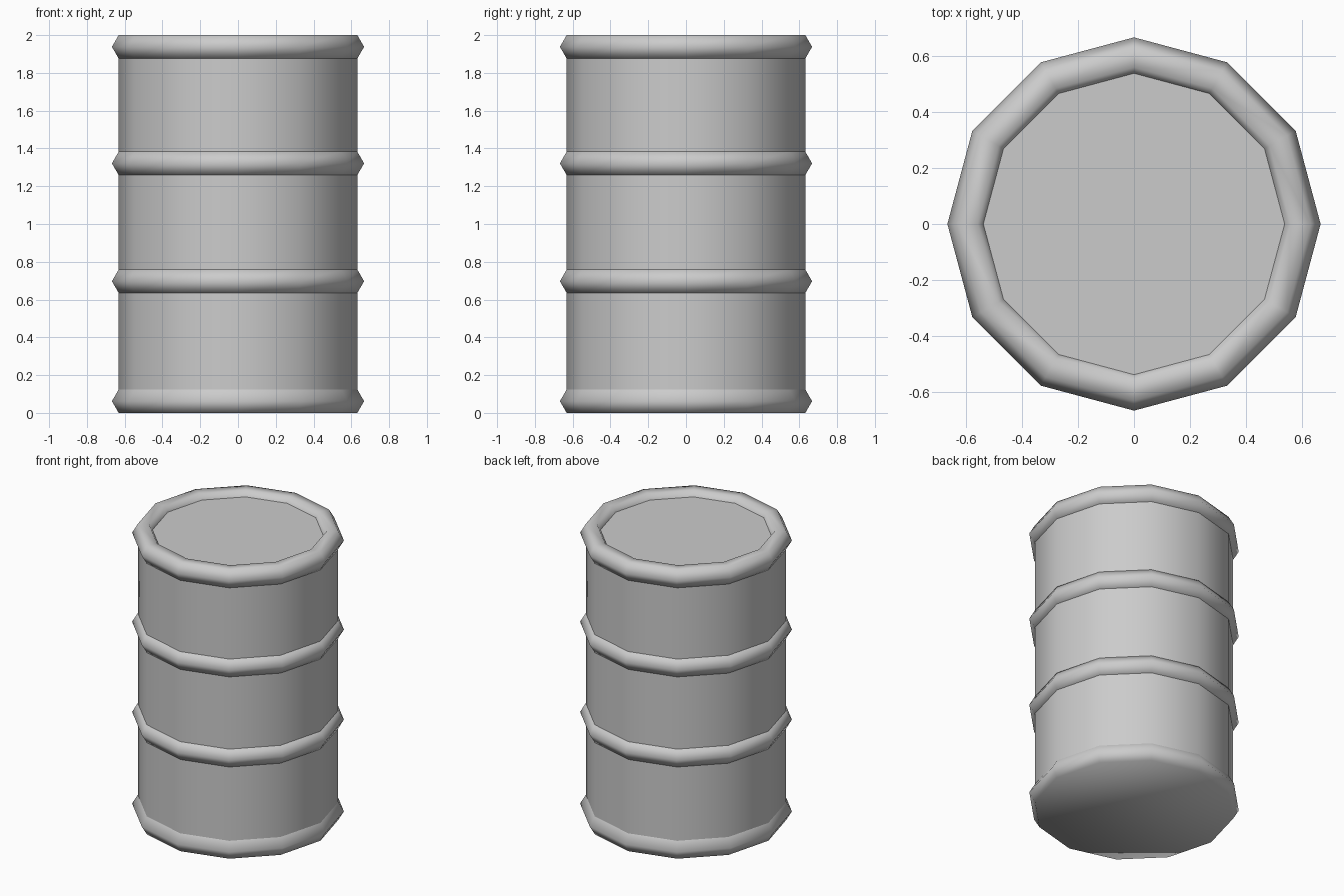
import bpy
import bmesh

cube = bpy.data.objects.get("Cube")
if cube:
    bpy.data.objects.remove(cube, do_unlink=True)

SIDES = 12
MAJOR, MINOR = 0.596, 0.0715        # hoop radius and hexagonal section radius
HALF = MINOR * 0.866                # half the height of a hoop
BODY_RADIUS = MAJOR + MINOR / 2     # wall meets the hoop corners

grey = bpy.data.materials.new("light_grey")
grey.use_nodes = True
grey.diffuse_color = (0.6, 0.6, 0.6, 1)
grey.node_tree.nodes["Principled BSDF"].inputs["Base Color"].default_value = (0.6, 0.6, 0.6, 1)


def finish(name, smooth=True):
    obj = bpy.context.object
    obj.name = obj.data.name = name
    obj.data.materials.append(grey)
    if smooth:
        bpy.ops.object.shade_smooth()
    return obj


def hoop(name, z):
    bpy.ops.mesh.primitive_torus_add(major_segments=SIDES, minor_segments=6,
                                     major_radius=MAJOR, minor_radius=MINOR,
                                     location=(0, 0, z))
    return finish(name)


# Barrel wall
bpy.ops.mesh.primitive_cylinder_add(vertices=SIDES, radius=BODY_RADIUS,
                                    depth=2 - 2 * HALF, end_fill_type='NOTHING',
                                    location=(0, 0, 1))
wall = finish("barrel_wall")
wall.rotation_euler.z = 0

# Rim and the two hoops round the wall
hoop("top_rim", 2 - HALF)
hoop("upper_hoop", 1.321)
hoop("lower_hoop", 0.697)

# Bottom rim, opened on the inside and closed by a flat base
base = hoop("bottom_rim_and_base", HALF)
bm = bmesh.new()
bm.from_mesh(base.data)
inner = [v for v in bm.verts if v.co.xy.length < MAJOR]
bmesh.ops.delete(bm, geom=inner, context='VERTS')
lower_edge = [e for e in bm.edges if all(v.co.z < -HALF / 2 for v in e.verts)]
bmesh.ops.contextual_create(bm, geom=lower_edge)
bmesh.ops.recalc_face_normals(bm, faces=bm.faces)
for f in bm.faces:
    f.smooth = True
    if abs(f.normal.z) > 0.9 and f.normal.z > 0:
        f.normal_flip()
bm.to_mesh(base.data)
bm.free()

# Lid, sunk a little below the top of the rim
bpy.ops.mesh.primitive_circle_add(vertices=SIDES, radius=MAJOR, fill_type='NGON',
                                  location=(0, 0, 1.963))
finish("lid", smooth=False)
